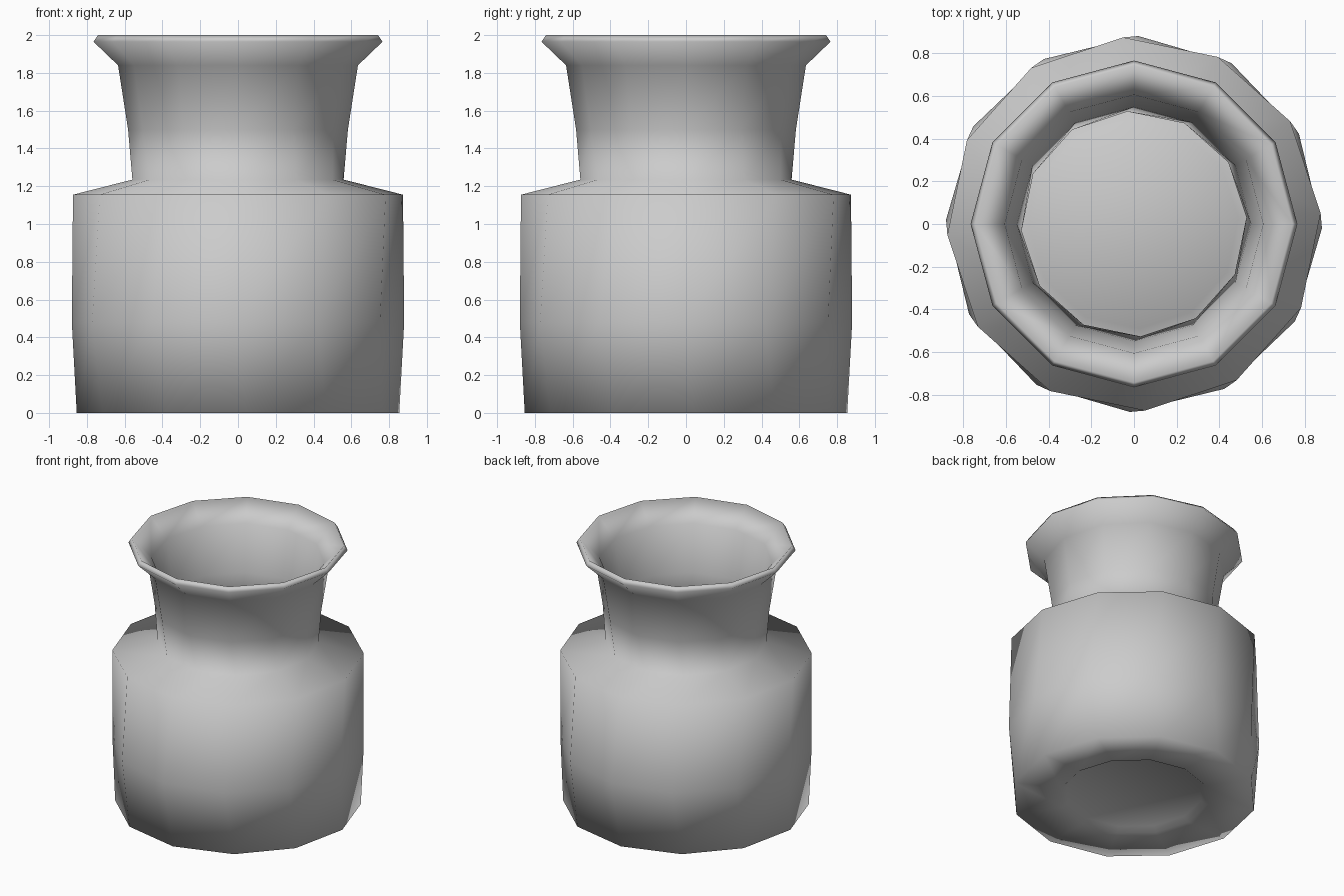
import bpy, bmesh, math

if "Cube" in bpy.data.objects:
    bpy.data.objects.remove(bpy.data.objects["Cube"])

SIDES = 12

# Outline of the wall: (radius, height, twist in degrees), from foot recess
# up the outside, over the lip, and back down the inside to the floor
profile = [
    (0.48, 0.03, 3), (0.52, 0.00, 3),                        # foot recess
    (0.855, 0.00, 3), (0.88, 0.48, -1.3), (0.875, 1.155, 3.3),  # body
    (0.56, 1.235, 3.3), (0.582, 1.50, 0), (0.635, 1.84, 0),  # neck
    (0.765, 1.965, 0), (0.742, 2.00, 0),                     # lip
    (0.605, 1.86, 0), (0.548, 1.51, 0), (0.527, 1.20, 3.3),  # inner neck
    (0.84, 1.125, 3.3), (0.845, 0.48, -1.3), (0.825, 0.035, 3),  # inner body
    (0.53, 0.035, 3), (0.49, 0.065, 3),                      # floor
]


def lathe(name, outline):
    bm = bmesh.new()
    rings = []
    for r, z, twist in outline:
        ring = []
        for i in range(SIDES):
            a = 2 * math.pi * i / SIDES + math.radians(twist)
            ring.append(bm.verts.new((r * math.cos(a), r * math.sin(a), z)))
        rings.append(ring)
    for lo, hi in zip(rings, rings[1:]):
        for i in range(SIDES):
            j = (i + 1) % SIDES
            bm.faces.new((lo[i], lo[j], hi[j], hi[i]))
    bm.faces.new(rings[0][::-1])
    bm.faces.new(rings[-1])
    bmesh.ops.recalc_face_normals(bm, faces=bm.faces)
    for f in bm.faces:
        f.smooth = True
    mesh = bpy.data.meshes.new(name)
    bm.to_mesh(mesh)
    bm.free()
    obj = bpy.data.objects.new(name, mesh)
    bpy.context.collection.objects.link(obj)
    return obj


# Hollow vase, smooth shaded throughout
lathe("vase", profile)
